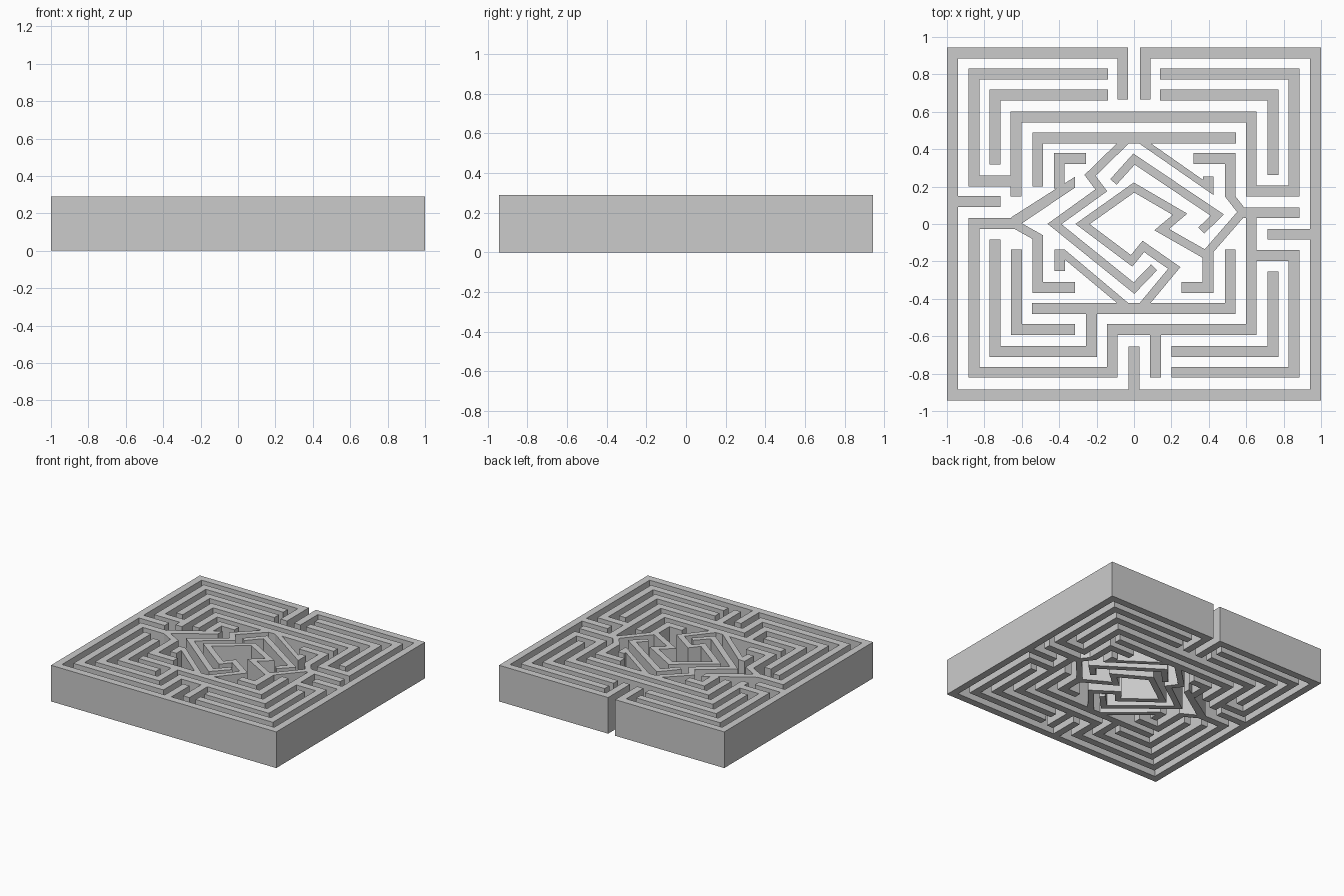
import bpy, bmesh
from mathutils import Vector

H = 0.29            # wall height
T, TD = 0.058, 0.045  # thickness of straight and diagonal walls


def outline(path):
    """Mitred outline of a wall following a centreline."""
    pts = [Vector(p) for p in path]
    segs = []
    for a, b in zip(pts, pts[1:]):
        d = (b - a).normalized()
        diagonal = min(abs(d.x), abs(d.y)) > 0.05
        segs.append((Vector((-d.y, d.x)), (TD if diagonal else T) / 2))
    left, right = [], []
    for i, p in enumerate(pts):
        n1, w1 = segs[max(i - 1, 0)]
        n2, w2 = segs[min(i, len(segs) - 1)]
        det = n1.x * n2.y - n1.y * n2.x
        if abs(det) < 1e-5:
            o = n1 * w1
        else:
            o = Vector(((w1 * n2.y - w2 * n1.y) / det, (w2 * n1.x - w1 * n2.x) / det))
        left.append(p + o)
        right.append(p - o)
    return left + right[::-1]


def build(name, polygons):
    """Extrude every outline from the ground to the wall top."""
    bm = bmesh.new()
    for poly in polygons:
        face = bm.faces.new([bm.verts.new((p[0], p[1], 0)) for p in poly])
        ext = bmesh.ops.extrude_face_region(bm, geom=[face], use_keep_orig=True)
        verts = [g for g in ext["geom"] if isinstance(g, bmesh.types.BMVert)]
        bmesh.ops.translate(bm, verts=verts, vec=(0, 0, H))
    bmesh.ops.recalc_face_normals(bm, faces=bm.faces)
    me = bpy.data.meshes.new(name)
    bm.to_mesh(me)
    bm.free()
    bpy.context.collection.objects.link(bpy.data.objects.new(name, me))


def walls(name, *paths):
    build(name, [outline(p) for p in paths])


# Outer boundary with its entrance and stubs
walls("outer_wall",
      [(-.06, .665), (-.06, .914), (-.971, .914), (-.971, -.914),
       (.971, -.914), (.971, .914), (.06, .914), (.06, .665)],
      [(-.942, .12), (-.715, .12)],
      [(.942, -.055), (.715, -.055)],
      [(0, -.885), (0, -.655)])

# Rectangular rings, back half
walls("back_rings",
      [(-.63, .147), (-.63, .572), (.627, .572), (.627, .177),
       (.856, .177), (.856, .802), (.14, .802)],
      [(-.14, .802), (-.856, .802), (-.856, .23), (-.659, .23)],
      [(-.14, .69), (-.743, .69), (-.743, .318)],
      [(.14, .69), (.743, .69), (.743, .262)],
      [(.545, .46), (-.515, .46), (-.515, .2)],
      [(-.257, .35), (-.4, .35), (-.4, .19)])

# Rectangular rings, front half
walls("front_rings",
      [(-.315, -.34), (-.515, -.34), (-.515, -.07), (-.645, .003),
       (-.856, .003), (-.856, -.793), (-.116, -.793), (-.116, -.564),
       (.627, -.564), (.627, .031)],
      [(.585, .06), (.885, .06)],
      [(-.545, -.452), (.515, -.452), (.515, -.137)],
      [(-.228, -.481), (-.228, -.682), (-.743, -.682), (-.743, -.082)],
      [(-.628, -.137), (-.628, -.564), (-.315, -.564)],
      [(.115, -.593), (.115, -.822)],
      [(.656, -.168), (.856, -.168), (.856, -.793), (.2, -.793)],
      [(.743, -.255), (.743, -.682), (.2, -.682)])

# Diamond labyrinth in the middle
walls("diamond_walls",
      [(.318, .35), (.515, .35), (.515, .147), (.58, .063),
       (.395, -.15), (.395, -.34), (.255, -.34)],
      [(.385, -.165), (.148, -.03), (.246, .052), (0, .195), (-.275, 0),
       (-.013, -.197), (.05, -.12), (.215, -.235), (.045, -.44)],
      [(-.11, .225), (0, .347), (.445, .048), (.36, -.035)],
      [(-.045, .445), (-.235, .26), (-.175, .18), (-.425, 0),
       (0, -.343), (.107, -.232)])

# Diagonal arms with squared hooks
build("diamond_arms", [
    [(-.315, .253), (-.315, .195), (-.6, .003), (-.658, .035)],
    [(.09, .431), (.37, .235), (.37, .255), (.425, .255), (.425, .155), (.027, .431)],
    [(-.425, -.137), (-.37, -.137), (-.03, -.423), (-.09, -.423),
     (-.37, -.19), (-.37, -.252), (-.425, -.252)]])
